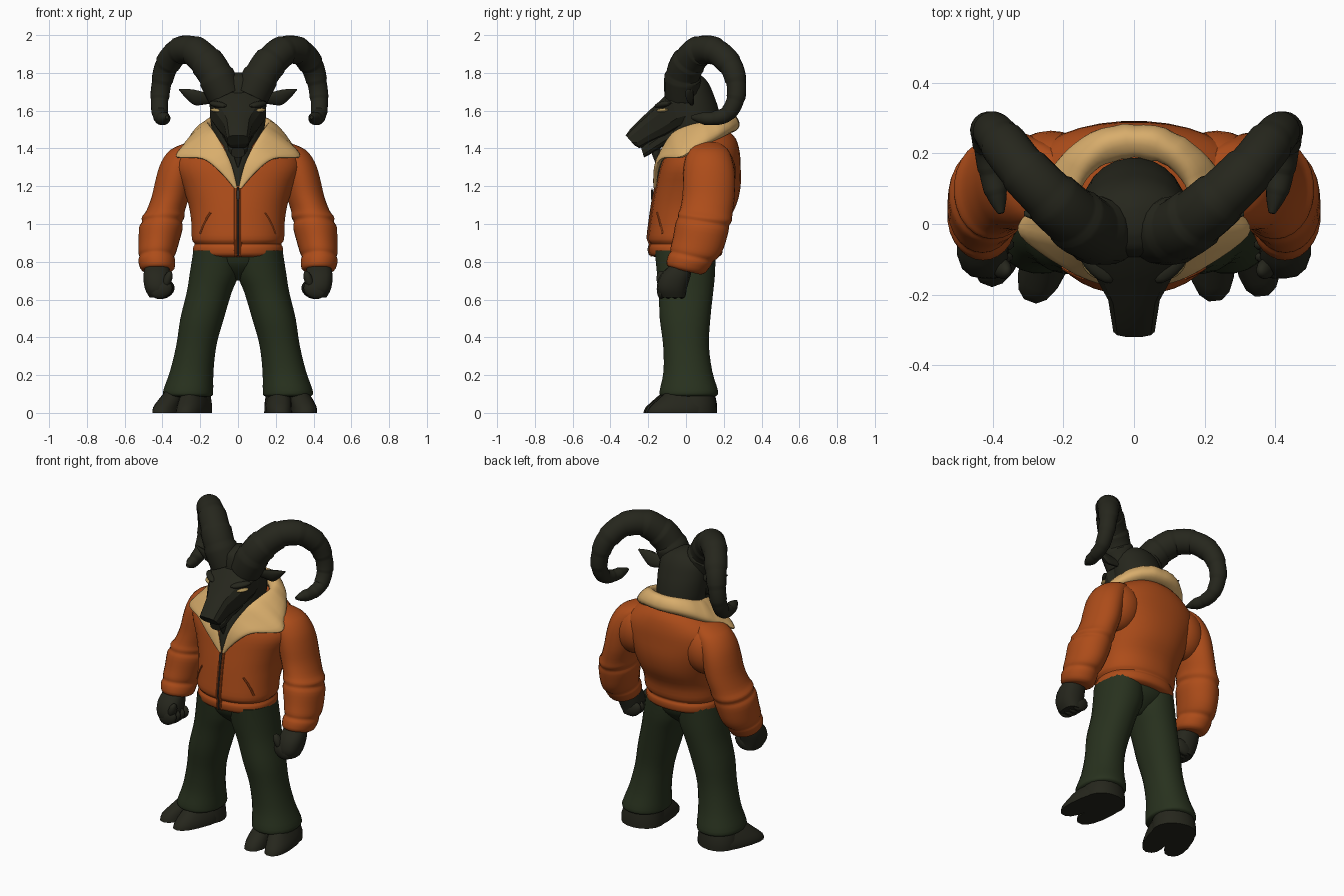
import bpy, bmesh, math, random
from mathutils import Vector, Matrix, Euler
from mathutils.bvhtree import BVHTree

random.seed(4)


def material(name, rgb):
    m = bpy.data.materials.new(name)
    m.diffuse_color = (*rgb, 1)
    return m


HIDE = material("dark hide", (0.019, 0.0195, 0.012))
ORANGE = material("orange jacket", (0.42, 0.073, 0.010))
GREEN = material("green trousers", (0.021, 0.031, 0.013))
CREAM = material("cream fleece", (0.69, 0.42, 0.15))
GOLD = material("gold eye", (0.42, 0.29, 0.10))
METAL = material("dark zip", (0.04, 0.033, 0.027))


def finish(name, bm, mat, angle=40):
    bmesh.ops.recalc_face_normals(bm, faces=bm.faces)
    mesh = bpy.data.meshes.new(name)
    bm.to_mesh(mesh)
    bm.free()
    mesh.materials.append(mat)
    ob = bpy.data.objects.new(name, mesh)
    bpy.context.collection.objects.link(ob)
    bpy.ops.object.select_all(action='DESELECT')
    ob.select_set(True)
    bpy.context.view_layer.objects.active = ob
    bpy.ops.object.shade_smooth_by_angle(angle=math.radians(angle))
    return ob


def spline(rows, k):
    """Smooth curve through rows of numbers, k samples per span."""
    out = []
    for i in range(len(rows) - 1):
        a, b = rows[max(i - 1, 0)], rows[i]
        c, d = rows[i + 1], rows[min(i + 2, len(rows) - 1)]
        for j in range(k):
            t = j / k
            out.append([0.5 * (2 * q + (r - p) * t + (2 * p - 5 * q + 4 * r - s) * t * t
                               + (3 * q - p - 3 * r + s) * t ** 3)
                        for p, q, r, s in zip(a, b, c, d)])
    return out + [list(rows[-1])]


def loft(name, stations, mat, n=24, p=1.0, angle=40):
    """Skin rounded sections given as centre, half axis u, half axis v."""
    bm = bmesh.new()
    rings = []
    for c, u, v in stations:
        ring = []
        for i in range(n):
            a = 2 * math.pi * (i + 0.5) / n
            cu, sv = math.cos(a), math.sin(a)
            ring.append(bm.verts.new(Vector(c)
                                     + Vector(u) * math.copysign(abs(cu) ** p, cu)
                                     + Vector(v) * math.copysign(abs(sv) ** p, sv)))
        rings.append(ring)
    for r, q in zip(rings, rings[1:]):
        for i in range(n):
            j = (i + 1) % n
            bm.faces.new((r[i], r[j], q[j], q[i]))
    bm.faces.new(rings[0])
    bm.faces.new(rings[-1])
    return finish(name, bm, mat, angle)


def stack(name, rows, mat, s=1, n=24, p=1.0, k=3, angle=40, tilt=0.0):
    """Horizontal sections: x, y, z, half width, half depth; tilt grows downwards."""
    return loft(name, [((s * x, y, z), (max(rx, .002), 0, 0),
                        (0, max(ry, .002), tilt * max(ry, .002) * min(1, max(0, (1.25 - z) / .35))))
                       for x, y, z, rx, ry in spline(rows, k)], mat, n, p, angle)


def tube(name, pts, mat, s=1, n=14, angle=40):
    """Round tube through x, y, z, radius samples."""
    P = [Vector((s * q[0], q[1], q[2])) for q in pts]
    u, st = Vector((0.3, 1, 0.2)), []
    for i, q in enumerate(pts):
        t = (P[min(i + 1, len(P) - 1)] - P[max(i - 1, 0)]).normalized()
        u = (u - t * u.dot(t)).normalized()
        st.append((P[i], u * q[3], t.cross(u) * q[3]))
    return loft(name, st, mat, n, 1, angle)


def blob(name, c, r, rot, mat, s=1, seg=14):
    bm = bmesh.new()
    bmesh.ops.create_uvsphere(bm, u_segments=seg, v_segments=seg // 2 + 1, radius=1)
    e = Euler((rot[0], s * rot[1], s * rot[2]))
    bm.transform(Matrix.Translation((s * c[0], c[1], c[2])) @ e.to_matrix().to_4x4()
                 @ Matrix.Diagonal((*r, 1)))
    return finish(name, bm, mat, 50)


def turn(ob, pivot, angle):
    T = Matrix.Translation(pivot)
    ob.data.transform(T @ Matrix.Rotation(angle, 4, 'Z') @ T.inverted())


# Jacket body with ribbed hem
torso = stack("jacket_body", [
    (0, 0, .825, .215, .165), (0, 0, .838, .235, .19), (0, 0, .875, .238, .195),
    (0, 0, .895, .23, .187), (0, 0, .92, .245, .20), (0, .012, 1.0, .247, .203),
    (0, .045, 1.1, .262, .222), (0, .066, 1.2, .295, .224), (0, .077, 1.3, .335, .213),
    (0, .09, 1.38, .31, .195), (0, .10, 1.45, .22, .165), (0, .10, 1.5, .14, .12)],
    ORANGE, n=36, p=.9)
skin = BVHTree.FromPolygons([v.co for v in torso.data.vertices],
                            [f.vertices for f in torso.data.polygons])


def on_front(x, z, r, lift=0.0):
    hit = skin.ray_cast(Vector((x, -1, z)), Vector((0, 1, 0)))[0]
    return (x, (hit.y if hit else -.17) - lift, z, r)


# Zip, its placket and pull
for x in (-.012, .012):
    tube("zip_placket", [on_front(x, .83 + .03 * i, .008) for i in range(13)], ORANGE, n=8)
tube("zip", [on_front(0, .835 + .03 * i, .0055, .005) for i in range(13)], METAL, n=6)
blob("zip_pull", (0, -.18, 1.155), (.009, .006, .035), (0, 0, 0), METAL)

# Fleece collar, open lapels in front and a thick roll behind
half = [(.004, -.162, 1.19, .02, -.166, 1.19, .008), (.03, -.152, 1.30, .10, -.162, 1.28, .013),
        (.068, -.125, 1.39, .19, -.125, 1.345, .016), (.12, -.07, 1.48, .322, -.03, 1.352, .018),
        (.15, .02, 1.522, .30, .04, 1.388, .022), (.153, .11, 1.54, .235, .145, 1.44, .032),
        (.09, .187, 1.568, .135, .228, 1.48, .043)]
full = half + [(0, .215, 1.575, 0, .255, 1.488, .045)] + [
    (-a, b, c, -d, e, f, g) for a, b, c, d, e, f, g in reversed(half)]
S = spline(full, 5)
mids = [(Vector(r[:3]) + Vector(r[3:6])) / 2 for r in S]
stations = []
for i, r in enumerate(S):
    across = (Vector(r[3:6]) - Vector(r[:3])) / 2
    along = mids[min(i + 1, len(S) - 1)] - mids[max(i - 1, 0)]
    stations.append((mids[i], across, along.cross(across).normalized()
                     * r[6] * random.uniform(.9, 1.1)))
loft("fleece_collar", stations, CREAM, n=18, p=.82)

# Neck and skull
stack("neck_and_skull", [
    (0, -.148, 1.2, .012, .016), (0, -.085, 1.3, .06, .064), (0, 0, 1.4, .11, .12),
    (0, .045, 1.5, .14, .14), (0, .04, 1.6, .15, .135), (0, .027, 1.68, .15, .122),
    (0, .018, 1.74, .138, .105), (0, .01, 1.78, .095, .08), (0, .01, 1.803, .03, .035)], HIDE)


def snout(name, rows, n=12):
    """Sections given by top y, z, bottom y, z and half width."""
    loft(name, [((0, (a + c) / 2, (b + d) / 2), (w, 0, 0), (0, (a - c) / 2, (b - d) / 2))
                for a, b, c, d, w in rows], HIDE, n, .68, 25)


snout("upper_muzzle", [
    (0, 1.76, .02, 1.5, .14), (-.09, 1.70, -.03, 1.50, .152), (-.16, 1.635, -.105, 1.46, .115),
    (-.23, 1.57, -.18, 1.43, .075), (-.295, 1.505, -.245, 1.40, .064),
    (-.320, 1.47, -.272, 1.415, .06)])
snout("lower_jaw", [(-.05, 1.56, -.02, 1.46, .10), (-.15, 1.48, -.12, 1.41, .062),
                    (-.215, 1.43, -.195, 1.365, .05), (-.238, 1.405, -.222, 1.352, .036)])
stack("goatee", [(0, -.165, 1.42, .03, .03), (0, -.157, 1.36, .024, .02),
                 (0, -.148, 1.30, .003, .003)], HIDE, n=10)

horn_path = [(.07, -.02, 1.68, .098), (.125, -.015, 1.79, .094), (.18, .02, 1.865, .088),
             (.25, .08, 1.919, .079), (.33, .16, 1.912, .071), (.39, .235, 1.84, .064),
             (.418, .265, 1.75, .054), (.43, .262, 1.66, .048), (.428, .22, 1.585, .042),
             (.418, .15, 1.56, .037), (.403, .085, 1.56, .031), (.39, .03, 1.565, .009)]

for s, side in ((1, "left"), (-1, "right")):
    # Ridged curling horn
    pts = spline(horn_path, 8)
    for i, q in enumerate(pts):
        q[0] *= 1 if s > 0 else .965
        q[3] *= .96 + .01 * (i % 8)
    tube(side + "_horn", pts, HIDE, s, 18, 35)

    # Ear, brow and eye
    loft(side + "_ear", [((s * x, y, z), (0, .006 + h * .35, 0), (0, -.3 * h, h))
                         for x, y, z, h in spline([
                             (.12, .02, 1.66, .02), (.18, .02, 1.665, .034),
                             (.23, .02, 1.67, .042), (.275, .025, 1.69, .026),
                             (.312, .03, 1.712, .003)], 3)], HIDE, 12)
    blob(side + "_brow", (.105, -.122, 1.632), (.062, .026, .017), (0, -.15, .75), HIDE, s)
    blob(side + "_eye", (.117, -.124, 1.602), (.038, .021, .0105), (0, -.1, .8), GOLD, s)

    # Shoulder blade filling between back and sleeve
    blob(side + "_shoulder_blade", (.245, .145, 1.27), (.135, .118, .155), (0, -.3, -.25),
         ORANGE, s, 24)

    # Sleeve with elbow folds and cuff
    stack(side + "_sleeve", [
        (.21, .11, 1.435, .05, .06), (.265, .117, 1.395, .09, .105), (.306, .12, 1.33, .10, .128),
        (.333, .122, 1.25, .10, .138), (.356, .12, 1.15, .10, .138), (.383, .108, 1.07, .102, .138),
        (.397, .10, 1.035, .113, .142), (.402, .092, 1.01, .106, .136),
        (.408, .084, .98, .116, .14), (.42, .065, .90, .107, .134), (.428, .045, .85, .10, .126),
        (.43, .032, .828, .092, .114), (.43, .018, .805, .098, .114), (.427, 0, .765, .09, .103),
        (.427, -.003, .75, .07, .08)], ORANGE, s, 26, tilt=-.22)

    # Fist
    stack(side + "_palm", [(.427, -.02, .79, .06, .055), (.43, -.055, .73, .072, .08),
                           (.425, -.075, .66, .07, .08), (.42, -.07, .612, .05, .065)],
          HIDE, s, 14, .8)
    for i in range(4):
        blob(side + "_finger", (.405 - .004 * i, -.13 + .036 * i, .652), (.062, .025, .046),
             (0, .45, 0), HIDE, s)
    blob(side + "_thumb", (.375, -.125, .70), (.024, .03, .055), (.2, -.35, 0), HIDE, s)

    # Jacket pocket welt
    tube(side + "_pocket", [on_front(s * x, z, .006, 0) for x, z in
                            ((.20, .95), (.185, .99), (.165, 1.03), (.145, 1.06))], ORANGE, n=6)

    # Flared trouser leg
    stack(side + "_trouser_leg", [
        (.112, -.005, .86, .125, .162), (.124, 0, .74, .132, .155), (.152, 0, .64, .12, .145),
        (.19, -.005, .5, .116, .135), (.22, 0, .36, .107, .122), (.245, .01, .22, .116, .13),
        (.263, .015, .12, .133, .155), (.263, .015, .092, .129, .15),
        (.263, .015, .085, .10, .12)], GREEN, s, 24, .92)

    # Cloven hoof: two toes and a rounded heel, one foot turned out further
    foot = []
    for x0, x1 in ((.205, .218), (.338, .31)):
        foot.append(stack(side + "_hoof_toe", [
            (x0, -.05, 0, .069, .165), (x0, -.042, .03, .069, .16),
            ((x0 + x1) / 2, -.012, .075, .064, .14), (x1, .01, .125, .048, .105)],
            HIDE, s, 16, .82, 2))
    foot.append(stack(side + "_heel", [(.27, .045, 0, .13, .118), (.27, .045, .05, .128, .116),
                                       (.265, .04, .11, .115, .11)], HIDE, s, 18, .95, 2))
    for part in foot:
        turn(part, (s * .268, .03, 0), .1 if s > 0 else -.36)

# Trouser seat
stack("trouser_seat", [(0, 0, .87, .225, .165), (0, 0, .80, .215, .15), (0, 0, .75, .13, .115),
                       (0, 0, .70, .03, .055)], GREEN, n=28)
